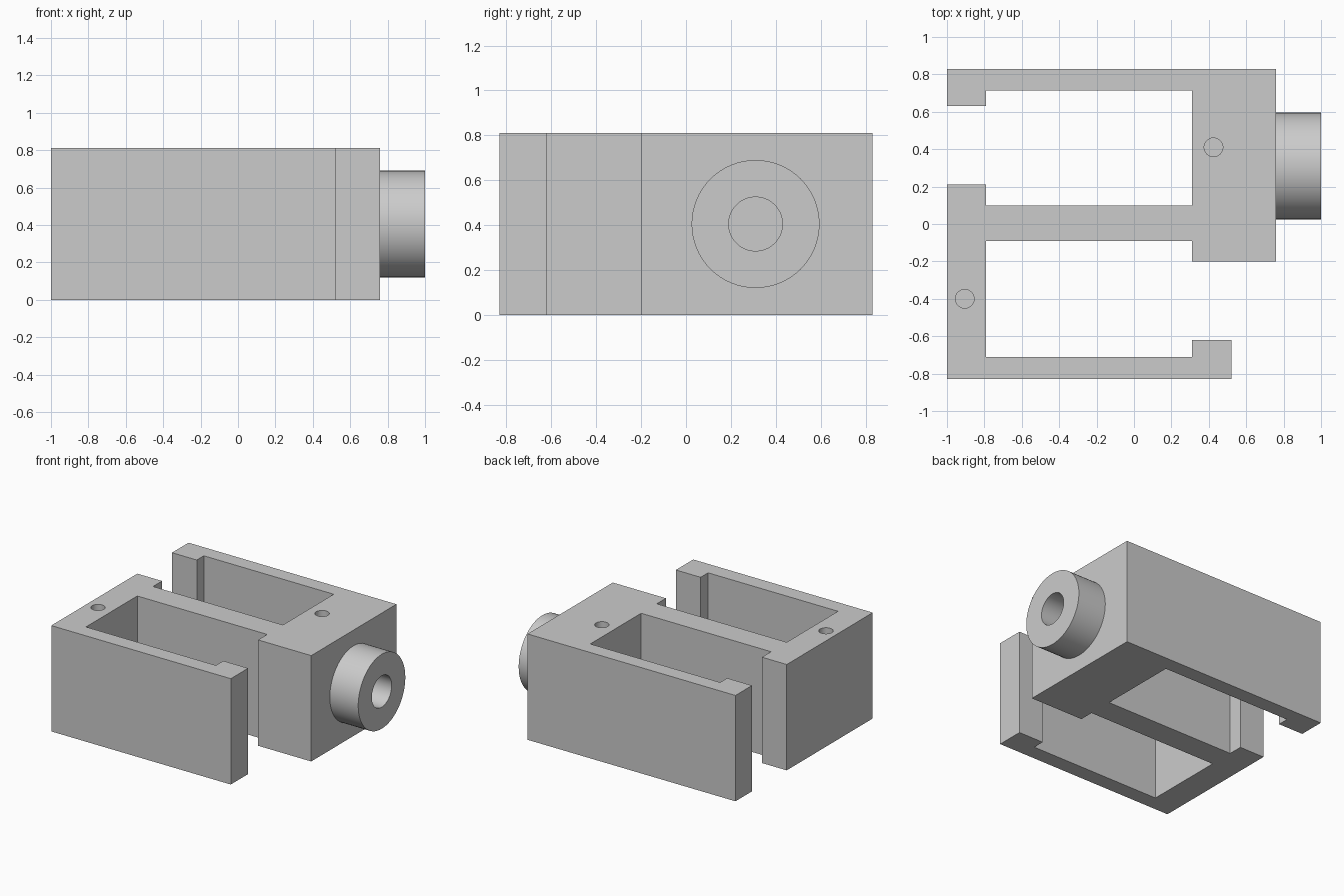
import bpy
import bmesh
from math import pi
from mathutils import Matrix, Vector

cube = bpy.data.objects.get("Cube")
if cube:
    bpy.data.objects.remove(cube, do_unlink=True)

HEIGHT = 0.81
BOSS_Y, BOSS_Z = 0.31, 0.405

# Single grey finish
grey = bpy.data.materials.new("matte grey")
grey.use_nodes = True
colour = (0.6, 0.6, 0.6, 1)
grey.diffuse_color = colour
grey.node_tree.nodes["Principled BSDF"].inputs["Base Color"].default_value = colour


def add_object(name, bm):
    bmesh.ops.recalc_face_normals(bm, faces=bm.faces)
    mesh = bpy.data.meshes.new(name)
    bm.to_mesh(mesh)
    bm.free()
    mesh.materials.append(grey)
    obj = bpy.data.objects.new(name, mesh)
    bpy.context.collection.objects.link(obj)
    return obj


def cylinder(name, radius, start, end):
    """Capped cylinder running from start to end."""
    start, end = Vector(start), Vector(end)
    axis = end - start
    turn = Vector((0, 0, 1)).rotation_difference(axis).to_matrix().to_4x4()
    bm = bmesh.new()
    bmesh.ops.create_cone(bm, cap_ends=True, segments=64, radius1=radius,
                          radius2=radius, depth=axis.length,
                          matrix=Matrix.Translation((start + end) / 2) @ turn)
    return add_object(name, bm)


def combine(target, tool, operation):
    """Apply a boolean and discard the tool."""
    mod = target.modifiers.new(operation, 'BOOLEAN')
    mod.object, mod.operation, mod.solver = tool, operation, 'EXACT'
    bpy.context.view_layer.objects.active = target
    bpy.ops.object.modifier_apply(modifier=mod.name)
    bpy.data.objects.remove(tool, do_unlink=True)


# Block with two opposed open pockets, extruded from its plan outline
outline = [(-1, -.83), (.52, -.83), (.52, -.62), (.31, -.62), (.31, -.71),
           (-.79, -.71), (-.79, -.09), (.31, -.09), (.31, -.2), (.76, -.2),
           (.76, .83), (-1, .83), (-1, .63), (-.79, .63), (-.79, .715),
           (.31, .715), (.31, .1), (-.79, .1), (-.79, .21), (-1, .21)]
bm = bmesh.new()
base = bm.faces.new([bm.verts.new((x, y, 0)) for x, y in outline])
top = bmesh.ops.extrude_face_region(bm, geom=[base], use_keep_orig=True)
bmesh.ops.translate(bm, vec=(0, 0, HEIGHT),
                    verts=[v for v in top["geom"] if isinstance(v, bmesh.types.BMVert)])
body = add_object("bracket_body", bm)

# Round side boss with a blind bore
boss = cylinder("side_boss", 0.285, (0.7, BOSS_Y, BOSS_Z), (1, BOSS_Y, BOSS_Z))
combine(body, boss, 'UNION')
bore = cylinder("bore_cutter", 0.12, (0.52, BOSS_Y, BOSS_Z), (1.1, BOSS_Y, BOSS_Z))
combine(body, bore, 'DIFFERENCE')

# Blind pin holes in the top
for x, y in ((0.425, 0.41), (-0.905, -0.4)):
    pin = cylinder("pin_cutter", 0.05, (x, y, HEIGHT - 0.24), (x, y, HEIGHT + 0.1))
    combine(body, pin, 'DIFFERENCE')

# Smooth round walls, sharp edges
bpy.ops.object.select_all(action='DESELECT')
body.select_set(True)
bpy.context.view_layer.objects.active = body
bpy.ops.object.shade_smooth_by_angle(angle=pi / 6)
